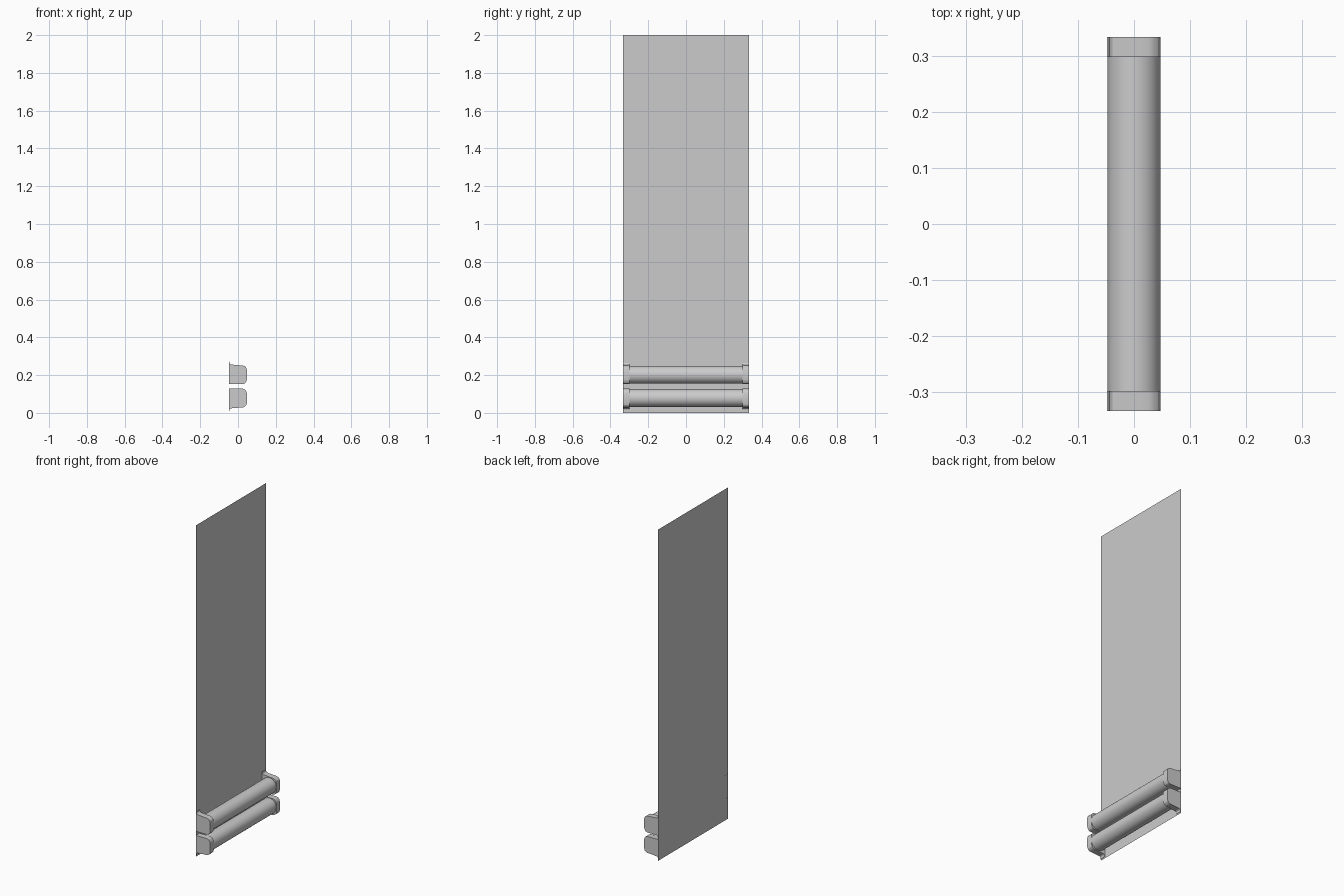
import bpy, bmesh, math

if "Cube" in bpy.data.objects:
    bpy.data.objects.remove(bpy.data.objects["Cube"])

R = 0.047        # roller radius
MID = 0.14       # height midway between the two rollers
GAP = 0.0615     # roller axis distance from the middle
Y_IN, Y_OUT = 0.298, 0.333


def finish(name, bm, smooth=True):
    bmesh.ops.recalc_face_normals(bm, faces=bm.faces)
    me = bpy.data.meshes.new(name)
    bm.to_mesh(me)
    bm.free()
    ob = bpy.data.objects.new(name, me)
    bpy.context.collection.objects.link(ob)
    if smooth:
        bpy.context.view_layer.objects.active = ob
        ob.select_set(True)
        bpy.ops.object.shade_smooth_by_angle(angle=math.radians(25))
        ob.select_set(False)
    return ob


def roller(name, z):
    bpy.ops.mesh.primitive_cylinder_add(vertices=48, radius=R, depth=2 * Y_IN + 0.01,
                                        location=(0, 0, z), rotation=(math.pi / 2, 0, 0))
    ob = bpy.context.object
    ob.name = name
    bpy.ops.object.shade_smooth_by_angle(angle=math.radians(30))


# Bracket side profile as (x, height from the middle), fixing tab at the far end
PROFILE = [(-0.048, 0.012), (0.026, 0.012), (0.036, 0.016), (0.044, 0.026), (0.047, 0.037),
           (0.047, 0.088), (0.043, 0.100), (0.036, 0.107), (0.027, 0.111), (0.010, 0.112),
           (-0.038, 0.116), (-0.043, 0.119), (-0.045, 0.123), (-0.045, 0.131), (-0.048, 0.131)]


def bracket(name, up, side):
    bm = bmesh.new()
    f = bm.faces.new([bm.verts.new((x, side * Y_IN, MID + up * h)) for x, h in PROFILE])
    ext = bmesh.ops.extrude_face_region(bm, geom=[f])
    for v in ext["geom"]:
        if isinstance(v, bmesh.types.BMVert):
            v.co.y = side * Y_OUT
    finish(name, bm)


for level, up in (("upper", 1), ("lower", -1)):
    roller(level + "_roller", MID + up * GAP)
    for hand, side in (("front", -1), ("rear", 1)):
        bracket(f"{level}_{hand}_bracket", up, side)

# Flat hanging sheet behind the rollers
bm = bmesh.new()
bm.faces.new([bm.verts.new((-0.0475, y, z)) for y, z in
              ((-Y_OUT, 0), (Y_OUT, 0), (Y_OUT, 2), (-Y_OUT, 2))])
finish("sheet", bm, smooth=False)
